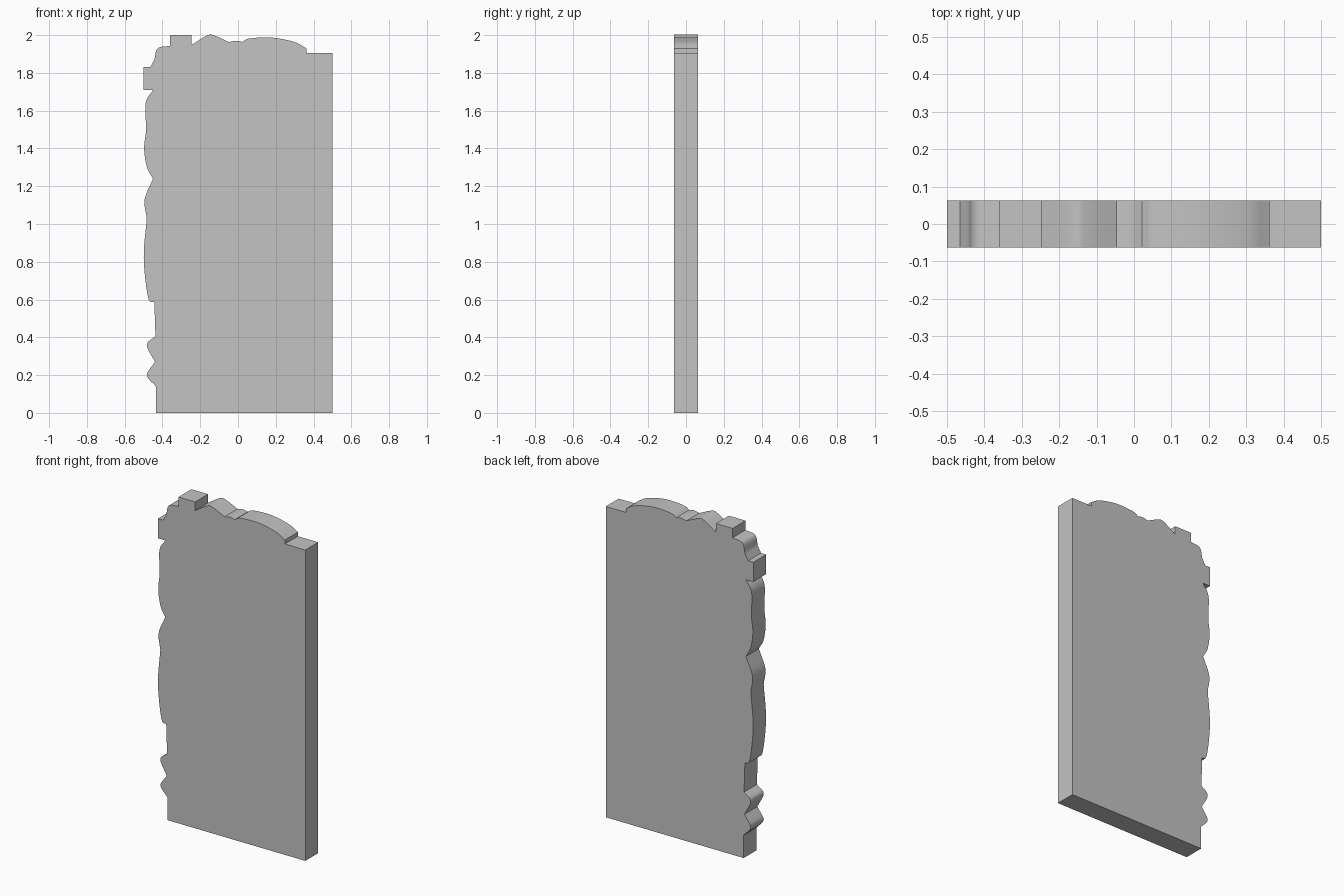
import bpy, bmesh
from mathutils import Vector

if "Cube" in bpy.data.objects:
    bpy.data.objects.remove(bpy.data.objects["Cube"])

HALF = 0.0625   # half thickness of the slab
STEPS = 6       # subdivisions between points on curved runs
outline = [Vector((-.435, 0))]


def steps(axis, *values):
    """Square steps: alternate moves along x (0) and z (1)."""
    for v in values:
        p = outline[-1].copy()
        p[axis] = v
        outline.append(p)
        axis = 1 - axis


def wave(*points):
    """Smooth run from the last point through the given ones."""
    p = [outline[-1]] + [Vector(q) for q in points]
    p = [2 * p[0] - p[1]] + p + [2 * p[-1] - p[-2]]
    for a, b, c, d in zip(p, p[1:], p[2:], p[3:]):
        for i in range(1, STEPS + 1):
            t = i / STEPS
            outline.append(.5 * (2 * b + (c - a) * t
                                 + (2 * a - 5 * b + 4 * c - d) * t * t
                                 + (3 * b - a - 3 * c + d) * t ** 3))


# Wavy left edge, from the foot upward
steps(1, .14)
wave((-.482, .2), (-.44, .27))
wave((-.483, .36), (-.437, .405))
wave((-.443, .585))
wave((-.476, .612), (-.499, .82), (-.483, 1.03))
wave((-.494, 1.13), (-.45, 1.24))
wave((-.482, 1.3), (-.497, 1.4), (-.487, 1.5), (-.489, 1.64), (-.45, 1.71))

# Square side tab, rounded shoulder and square top block
steps(0, -.5, 1.83, -.465)
wave((-.443, 1.87))
wave((-.425, 1.93), (-.36, 1.943))
steps(1, 2, -.247, 1.947)

# Wavy top edge, then the straight right side
wave((-.165, 1.998), (-.125, 1.998), (-.047, 1.963))
wave((-.01, 1.97), (.022, 1.964))
wave((.06, 1.982), (.18, 1.987), (.3, 1.963), (.362, 1.93))
steps(1, 1.905, .5, 0)

# Slab: extrude the outline through its thickness
bm = bmesh.new()
face = bm.faces.new([bm.verts.new((x, -HALF, z)) for x, z in outline])
geom = bmesh.ops.extrude_face_region(bm, geom=[face], use_keep_orig=True)["geom"]
bmesh.ops.translate(bm, vec=(0, 2 * HALF, 0),
                    verts=[g for g in geom if isinstance(g, bmesh.types.BMVert)])
bmesh.ops.recalc_face_normals(bm, faces=bm.faces)
mesh = bpy.data.meshes.new("wavy_edged_slab")
bm.to_mesh(mesh)
bm.free()

slab = bpy.data.objects.new("wavy_edged_slab", mesh)
bpy.context.collection.objects.link(slab)
grey = bpy.data.materials.new("grey")
grey.diffuse_color = (.55, .55, .55, 1)
grey.use_nodes = True
grey.node_tree.nodes["Principled BSDF"].inputs["Base Color"].default_value = grey.diffuse_color
mesh.materials.append(grey)

bpy.context.view_layer.objects.active = slab
slab.select_set(True)
bpy.ops.object.shade_smooth_by_angle(angle=.5)
